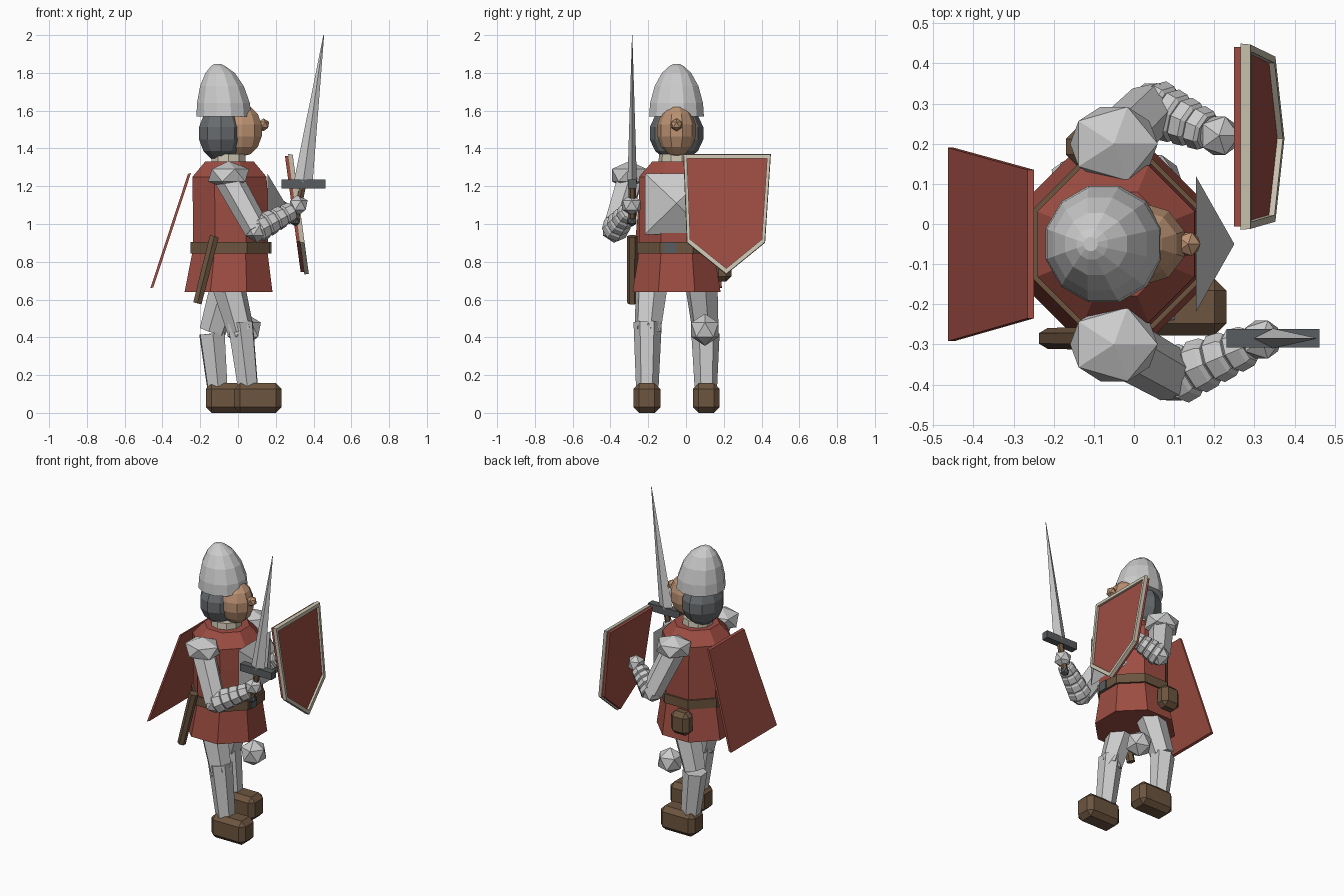
import bpy, bmesh, math
from mathutils import Vector, Matrix

if "Cube" in bpy.data.objects:
    bpy.data.objects.remove(bpy.data.objects["Cube"])

CY = -0.05  # symmetry plane of the body


def mat(name, rgb):
    m = bpy.data.materials.new(name)
    m.diffuse_color = (*rgb, 1)
    m.use_nodes = True
    m.node_tree.nodes["Principled BSDF"].inputs["Base Color"].default_value = m.diffuse_color
    return m


RED = mat("red_cloth", (0.34, 0.075, 0.055))
BROWN = mat("brown_leather", (0.15, 0.09, 0.05))
SKIN = mat("skin", (0.50, 0.29, 0.17))
CREAM = mat("cream_trim", (0.60, 0.55, 0.44))
MAIL = mat("dark_mail", (0.14, 0.15, 0.16))
STEEL = mat("dark_steel", (0.10, 0.11, 0.115))


def finish(name, bm, material=None):
    bmesh.ops.recalc_face_normals(bm, faces=bm.faces[:])
    me = bpy.data.meshes.new(name)
    bm.to_mesh(me)
    bm.free()
    ob = bpy.data.objects.new(name, me)
    bpy.context.collection.objects.link(ob)
    if material:
        me.materials.append(material)
    return ob


def loft(name, rings, material=None):
    """Skin a list of equally long point rings and cap both ends."""
    bm = bmesh.new()
    vs = [[bm.verts.new(p) for p in r] for r in rings]
    n = len(vs[0])
    for a, b in zip(vs, vs[1:]):
        for i in range(n):
            j = (i + 1) % n
            bm.faces.new((a[i], a[j], b[j], b[i]))
    bm.faces.new(vs[0])
    bm.faces.new(vs[-1])
    return finish(name, bm, material)


def lathe(name, prof, sides, material=None, phase=0.5):
    """Profile of (z, radius, centre x) around the body plane."""
    return loft(name, [[(x + r * math.cos((i + phase) * math.tau / sides),
                         CY + r * math.sin((i + phase) * math.tau / sides), z)
                        for i in range(sides)] for z, r, x in prof], material)


def tube(name, a, b, stops, sides=6, material=None):
    """Tapered limb from a to b; stops are (fraction, radius)."""
    a, b = Vector(a), Vector(b)
    q = (b - a).to_track_quat('Z', 'Y')
    return loft(name, [[a.lerp(b, t) + q @ Vector((r * math.cos(i * math.tau / sides),
                                                   r * math.sin(i * math.tau / sides), 0))
                        for i in range(sides)] for t, r in stops], material)


def ball(name, loc, size, material=None, sub=1):
    bm = bmesh.new()
    bmesh.ops.create_icosphere(bm, subdivisions=sub, radius=1,
                               matrix=Matrix.LocRotScale(Vector(loc), None, Vector(size)))
    return finish(name, bm, material)


def box(name, lo, hi, material=None, bevel=0):
    lo, hi = Vector(lo), Vector(hi)
    bm = bmesh.new()
    bmesh.ops.create_cube(bm, size=1, matrix=Matrix.LocRotScale((lo + hi) / 2, None, hi - lo))
    if bevel:
        bmesh.ops.bevel(bm, geom=bm.edges[:], offset=bevel, segments=1, affect='EDGES')
    return finish(name, bm, material)


# head
lathe("helmet", [(1.57, .15, -.075), (1.64, .145, -.077), (1.73, .12, -.085),
                 (1.80, .08, -.095), (1.835, .04, -.105), (1.847, .018, -.108)], 12)


def egg(name, loc, size, material):
    bm = bmesh.new()
    bmesh.ops.create_uvsphere(bm, u_segments=10, v_segments=7, radius=1,
                              matrix=Matrix.LocRotScale(Vector(loc), None, Vector(size)))
    return finish(name, bm, material)


egg("mail_hood", (-.09, CY, 1.48), (.125, .145, .15), MAIL)
egg("face", (.022, CY, 1.495), (.112, .105, .138), SKIN)
ball("nose", (.135, CY, 1.525), (.034, .034, .034), SKIN)
lathe("collar", [(1.29, .10, -.05), (1.37, .092, -.05)], 10, CREAM)

# torso, skirt and belt
lathe("tunic", [(.86, .216, -.04), (1.12, .216, -.04), (1.25, .212, -.045),
                (1.33, .14, -.045)], 8, RED)
lathe("skirt", [(.64, .252, -.05), (.87, .212, -.042)], 8, RED)
lathe("belt", [(.845, .228, -.04), (.905, .228, -.04)], 8, BROWN)
box("buckle", (.15, CY - .067, .845), (.178, CY - .003, .905), STEEL)

# faceted breastplate
bm = bmesh.new()
base = [bm.verts.new((.155, CY + y, z)) for y, z in
        ((-.168, .945), (.168, .945), (.168, 1.268), (-.168, 1.268))]
tip = bm.verts.new((.25, CY, 1.11))
bm.faces.new(base)
for i in range(4):
    bm.faces.new((base[i], base[(i + 1) % 4], tip))
finish("breastplate", bm)

# cape
loft("cape", [[(x - .008, y0, z), (x + .008, y0, z + .005), (x + .008, y1, z + .005),
               (x - .008, y1, z)] for x, y0, y1, z in
              ((-.257, -.235, .135, 1.265), (-.456, -.292, .19, .66))], RED)

# legs: side, knee-bend x, ankle x, boot start x
for side, s, kx, ax, bx in (("right", -1, .015, .052, -.02), ("left", 1, -.135, -.11, -.17)):
    hip = (-.055, CY + s * .13, .69)
    knee = (kx, CY + s * .153, .43)
    tube(side + "_thigh", hip, knee, ((0, .09), (1, .072)))
    tube(side + "_shin", (kx - .003, CY + s * .153, .48 if s < 0 else .42),
         (ax, CY + s * .155, .14), ((0, .075), (1, .06)))
    ball(side + "_knee_guard", (.012 if s < 0 else .045, CY + s * .15, .44),
         (.077,) * 3 if s < 0 else (.085,) * 3)
    y = CY + s * .157
    box(side + "_boot", (bx, y - .071, 0), (bx + .25, y + .071, .157), BROWN, .03)

# arms: elbow and hand positions
bands = []
for k in range(4):
    r = .074 - .006 * k
    bands += [(k / 4, r - .01), (k / 4 + .04, r), (k / 4 + .2, r - .004), (k / 4 + .245, r - .012)]
for side, s, elbow, wrist, hand in (
        ("right", -1, (.10, -.38, .97), (.29, -.30, 1.07), (.318, -.288, 1.10)),
        ("left", 1, (.045, .29, .97), (.185, .23, 1.06), (.212, .22, 1.085))):
    ball(side + "_shoulder_guard", (-.05, CY + s * .25, 1.258), (.122, .108, .075))
    tube(side + "_upper_arm", (-.05, CY + s * .245, 1.24), elbow, ((0, .075), (1, .068)))
    ball(side + "_elbow", elbow, (.07,) * 3)
    tube(side + "_forearm", elbow, wrist, bands, 8)
    ball(side + "_hand", hand, (.056,) * 3)

# sword
SY = -.285
tube("sword_grip", (.305, SY, 1.02), (.342, SY, 1.20), ((0, .02), (1, .02)), 6, BROWN)
ball("sword_pommel", (.305, SY, 1.015), (.028,) * 3, STEEL)
box("sword_crossguard", (.23, SY - .023, 1.187), (.462, SY + .023, 1.235), STEEL)
loft("sword_blade", [[(x + w, SY, z), (x, SY + w * .5, z), (x - w, SY, z), (x, SY - w * .5, z)]
                     for x, z, w in ((.345, 1.22, .05), (.454, 2.0, .002))])

# shield: heater outline leaning back, with a raised rim
OUT = [(-.01, 1.365), (.445, 1.365), (.415, .905), (.213, .74)]
OUT.append((.008, .905))
MID = Vector((.215, 1.10))


def outline(dx, scale):
    pts = [MID + (Vector(p) - MID) * scale for p in OUT]
    return [(.262 + dx + (1.365 - z) * .135, y, z) for y, z in pts]


loft("shield_panel", [outline(-.014, .985), outline(.014, .985)], RED)
bm = bmesh.new()
loops = [[bm.verts.new(p) for p in outline(dx, k)]
         for dx, k in ((.004, 1.02), (.028, 1.01), (.028, .93), (.004, .93))]
for a, b in zip(loops, loops[1:] + loops[:1]):
    for i in range(5):
        j = (i + 1) % 5
        bm.faces.new((a[i], a[j], b[j], b[i]))
finish("shield_rim", bm, CREAM)

# belt gear
tube("scabbard", (-.125, -.285, .935), (-.215, -.285, .58), ((0, .028), (1, .026)), 6, BROWN)
box("pouch", (-.17, .145, .695), (-.04, .24, .845), BROWN, .028)
